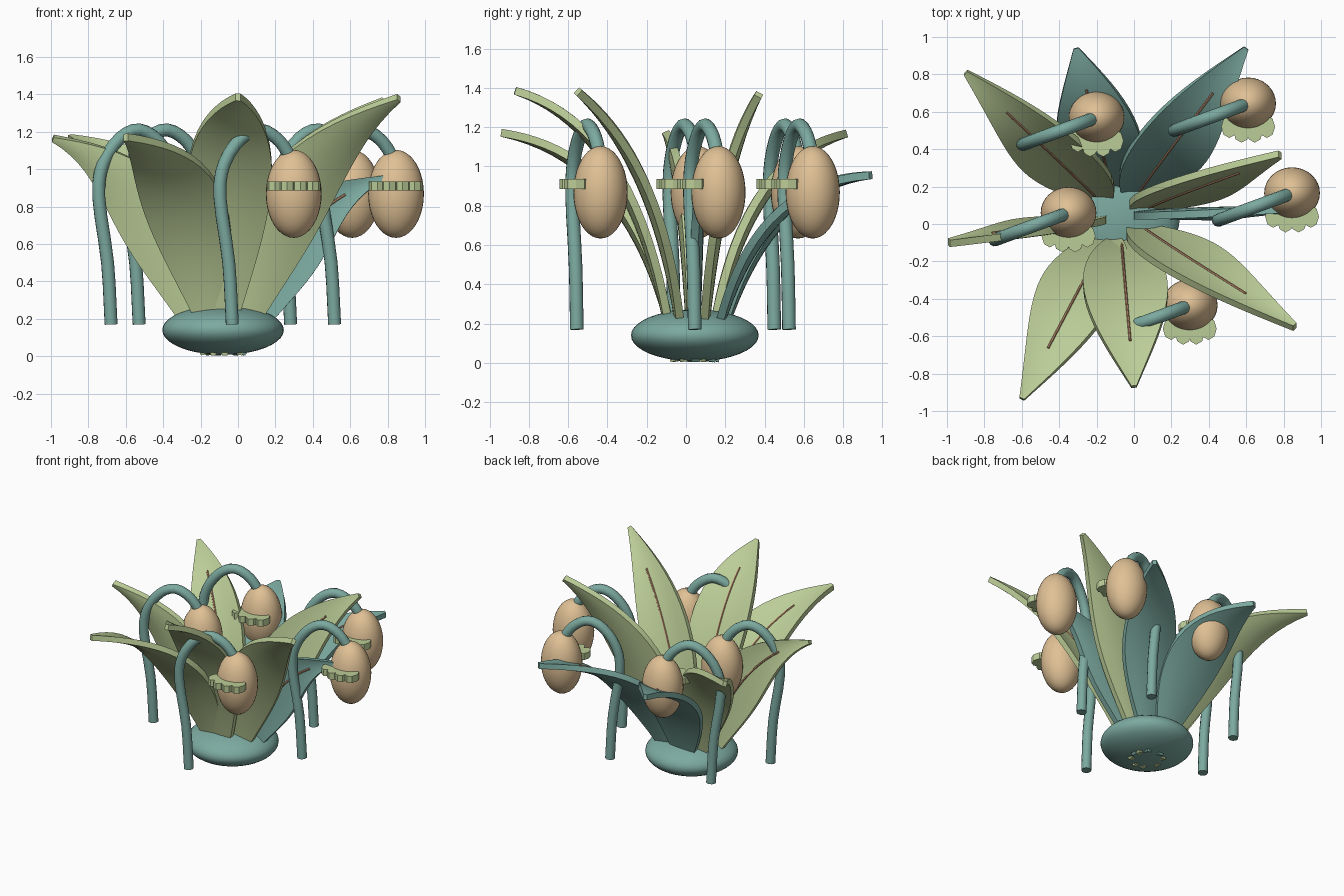
import bpy, bmesh, math
from mathutils import Vector

if "Cube" in bpy.data.objects:
    bpy.data.objects.remove(bpy.data.objects["Cube"])


def material(name, rgb):
    m = bpy.data.materials.new(name)
    m.diffuse_color = (*rgb, 1)
    m.use_nodes = True
    m.node_tree.nodes["Principled BSDF"].inputs["Base Color"].default_value = m.diffuse_color
    return m


TEAL = material("teal", (0.20, 0.40, 0.35))
GREEN = material("pale green", (0.50, 0.61, 0.31))
TAN = material("tan", (0.74, 0.53, 0.30))
BROWN = material("brown", (0.55, 0.29, 0.17))
CENTRE = Vector((-0.08, 0.045, 0))


def finish(bm, name, mat, smooth=40):
    me = bpy.data.meshes.new(name)
    bmesh.ops.recalc_face_normals(bm, faces=bm.faces)
    bm.to_mesh(me)
    bm.free()
    me.materials.append(mat)
    ob = bpy.data.objects.new(name, me)
    bpy.context.collection.objects.link(ob)
    if smooth:
        bpy.ops.object.select_all(action='DESELECT')
        ob.select_set(True)
        bpy.context.view_layer.objects.active = ob
        bpy.ops.object.shade_smooth_by_angle(angle=math.radians(smooth))
    return ob


def ellipsoid(name, mat, centre, radii, seg=32, rings=20):
    bm = bmesh.new()
    bmesh.ops.create_uvsphere(bm, u_segments=seg, v_segments=rings, radius=1)
    for v in bm.verts:
        v.co = Vector(centre) + Vector(a * b for a, b in zip(v.co, radii))
    return finish(bm, name, mat)


def loft(bm, rings):
    """Skin closed rings of equal size and cap both ends."""
    rows = [[bm.verts.new(p) for p in r] for r in rings]
    n = len(rows[0])
    for a, b in zip(rows, rows[1:]):
        for i in range(n):
            bm.faces.new((a[i], a[(i + 1) % n], b[(i + 1) % n], b[i]))
    bm.faces.new(rows[0])
    bm.faces.new(rows[-1])


def tube(name, mat, pts, radius, side, n=12):
    """Round tube along a path lying in the plane normal to side."""
    bm, rings = bmesh.new(), []
    for i, p in enumerate(pts):
        t = (pts[min(i + 1, len(pts) - 1)] - pts[max(i - 1, 0)]).normalized()
        u = (side - t * side.dot(t)).normalized()
        w = t.cross(u)
        rings.append([p + radius * (u * math.cos(a) + w * math.sin(a))
                      for a in (2 * math.pi * k / n for k in range(n))])
    loft(bm, rings)
    return finish(bm, name, mat)


def smooth_path(pts, steps=3):
    """Catmull-Rom interpolation."""
    out = []
    q = [2 * pts[0] - pts[1]] + pts + [2 * pts[-1] - pts[-2]]
    for a, b, c, d in zip(q, q[1:], q[2:], q[3:]):
        for s in range(steps):
            t = s / steps
            out.append(0.5 * (2 * b + (c - a) * t + (2 * a - 5 * b + 4 * c - d) * t * t
                              + (3 * b - a - 3 * c + d) * t ** 3))
    return out + [pts[-1]]


def leaf(mat, x, y, height, bend_r, bend_z):
    tip = Vector((x, y, 0)) - CENTRE
    d = tip.normalized()
    up = Vector((0, 0, 1))
    p0 = CENTRE + d * 0.105 + up * 0.008
    p1 = CENTRE + d * bend_r + up * bend_z
    p2 = CENTRE + tip + up * height
    rings, rib = [], []
    steps, cols = 20, 6
    for i in range(steps + 1):
        t = i / steps
        p = p0 * (1 - t) ** 2 + p1 * (2 * t * (1 - t)) + p2 * t * t
        tan = ((p1 - p0) * (1 - t) + (p2 - p1) * t).normalized()
        # the blade always spreads towards the x axis, less so when it runs along it
        w = Vector((1, 0, 0)) - tan * tan.x
        narrow = w.length
        w.normalize()
        nrm = w.cross(tan)
        if nrm.z < 0:
            nrm.negate()
        half = 0.014 + 0.212 * math.sin(math.pi * t) * narrow
        row = [(2 * k / cols - 1) for k in range(cols + 1)]
        cup = 0.025 * math.sin(math.pi * t)
        top = [p + w * half * s + nrm * (cup * (s * s - 0.4) + 0.02) for s in row]
        low = [p + w * half * s + nrm * (cup * (s * s - 0.4) - 0.02) for s in row]
        rings.append(top + low[::-1])
        if 0.15 <= t <= 0.83:
            rib.append(p + nrm * (0.022 - cup * 0.4))
    bm = bmesh.new()
    loft(bm, rings)
    finish(bm, "leaf", mat)
    tube("leaf_rib", BROWN, rib, 0.007, Vector((1, 0, 0)), 6)


# bulb at the foot of the plant
ellipsoid("base_bulb", TEAL, (-0.08, 0.045, 0.14), (0.325, 0.325, 0.132), 40, 20)

# leaves: colour, tip x, tip y, tip height, bend radius, bend height
for args in (
        (GREEN, 0.78, 0.37, 1.365, 0.29, 0.95),
        (GREEN, 0.86, -0.55, 1.38, 0.27, 0.97),
        (GREEN, 0.00, -0.87, 1.385, 0.28, 1.19),
        (GREEN, -0.90, 0.81, 1.165, 0.31, 1.00),
        (GREEN, -0.60, -0.935, 1.17, 0.30, 1.03),
        (GREEN, -0.99, -0.10, 1.165, 0.29, 0.93),
        (TEAL, -0.31, 0.94, 0.955, 0.33, 0.90),
        (TEAL, 0.60, 0.94, 0.955, 0.33, 0.90),
        (TEAL, 0.78, 0.075, 0.95, 0.31, 0.80)):
    leaf(*args)

# hanging flowers: stalk, pod and scalloped frill
ARCH = ((-0.35, 0.17), (-0.37, 0.5), (-0.42, 0.85), (-0.395, 1.03), (-0.30, 1.165),
        (-0.19, 1.21), (-0.08, 1.15), (0.0, 1.03))
LEAN = Vector((0.94, 0.345, 0)).normalized()
SIDE = Vector((-LEAN.y, LEAN.x, 0))
for x, y in ((-0.35, 0.06), (-0.20, 0.57), (0.61, 0.645), (0.845, 0.165), (0.298, -0.435)):
    pod = Vector((x, y, 0))
    path = smooth_path([pod + LEAN * s + Vector((0, 0, z)) for s, z in ARCH])
    tube("stalk", TEAL, path, 0.035, SIDE)
    ellipsoid("pod", TAN, (x, y, 0.868), (0.149, 0.138, 0.235))
    for dx, dy in ((-0.1, -0.125), (-0.035, -0.15), (0.035, -0.15), (0.1, -0.125)):
        bm = bmesh.new()
        bmesh.ops.create_cone(bm, cap_ends=True, segments=8, radius1=1, radius2=1, depth=1)
        for v in bm.verts:
            v.co = Vector((x + dx + 0.044 * v.co.x, y + dy + 0.06 * v.co.y,
                           0.91 + 0.05 * v.co.z))
        finish(bm, "frill_scallop", GREEN, 0)
